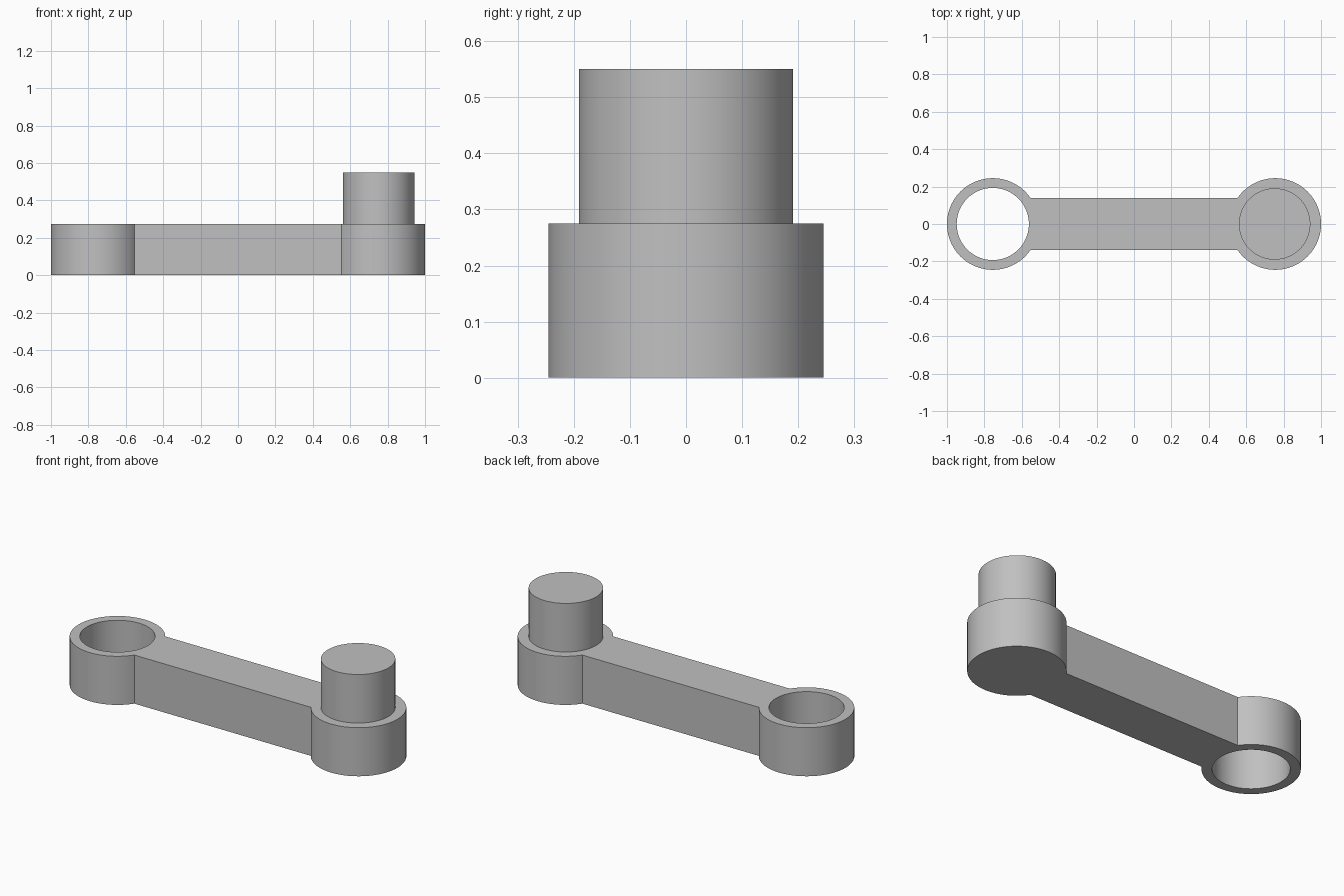
import bpy
import bmesh
from math import asin, cos, pi, sin

cube = bpy.data.objects.get("Cube")
if cube:
    bpy.data.objects.remove(cube, do_unlink=True)

HEIGHT = 0.275
END_X = 0.755
END_R = 0.245
HOLE_R = 0.193
PIN_R = 0.191
BAR_HALF = 0.138
STEPS = 64

grey = bpy.data.materials.new("plain grey")
grey.use_nodes = True
colour = (0.53, 0.53, 0.53, 1)
grey.diffuse_color = colour
grey.node_tree.nodes["Principled BSDF"].inputs["Base Color"].default_value = colour


def arc(cx, radius, start, end, steps):
    """Points along an arc centred on (cx, 0), both ends included."""
    angles = [start + (end - start) * i / steps for i in range(steps + 1)]
    return [(cx + radius * cos(a), radius * sin(a)) for a in angles]


def finish(obj):
    """Colour the part, and smooth its round walls."""
    obj.data.materials.clear()
    obj.data.materials.append(grey)
    bpy.ops.object.select_all(action="DESELECT")
    obj.select_set(True)
    bpy.context.view_layer.objects.active = obj
    bpy.ops.object.shade_smooth_by_angle(angle=pi / 6)


# Crank arm: two round ends joined by a straight bar, with one open eye
neck = asin(BAR_HALF / END_R)
outline = arc(END_X, END_R, neck - pi, pi - neck, STEPS)
outline += arc(-END_X, END_R, neck, 2 * pi - neck, STEPS)
hole = arc(-END_X, HOLE_R, 0, 2 * pi, STEPS)[:-1]

curve = bpy.data.curves.new("arm_profile", "CURVE")
curve.dimensions = "2D"
curve.fill_mode = "BOTH"
curve.extrude = HEIGHT / 2
for loop in (outline, hole):
    spline = curve.splines.new("POLY")
    spline.points.add(len(loop) - 1)
    for point, (x, y) in zip(spline.points, loop):
        point.co = (x, y, 0, 1)
    spline.use_cyclic_u = True

profile = bpy.data.objects.new("arm_profile", curve)
bpy.context.collection.objects.link(profile)
bpy.context.view_layer.update()
evaluated = profile.evaluated_get(bpy.context.evaluated_depsgraph_get())
mesh = bpy.data.meshes.new_from_object(evaluated)
bpy.data.objects.remove(profile, do_unlink=True)

bm = bmesh.new()
bm.from_mesh(mesh)
bmesh.ops.remove_doubles(bm, verts=bm.verts, dist=0.0001)
bmesh.ops.translate(bm, verts=bm.verts, vec=(0, 0, HEIGHT / 2))
bmesh.ops.recalc_face_normals(bm, faces=bm.faces)
# Merge the flat triangles of the top and bottom
bmesh.ops.dissolve_limit(bm, angle_limit=0.01, verts=bm.verts, edges=bm.edges)
bm.to_mesh(mesh)
bm.free()
arm = bpy.data.objects.new("crank_arm", mesh)
bpy.context.collection.objects.link(arm)
finish(arm)

# Solid pin standing on the other end
bpy.ops.mesh.primitive_cylinder_add(
    vertices=STEPS, radius=PIN_R, depth=HEIGHT, location=(END_X - 0.003, 0, HEIGHT * 1.5))
pin = bpy.context.object
pin.name = "crank_pin"
finish(pin)
